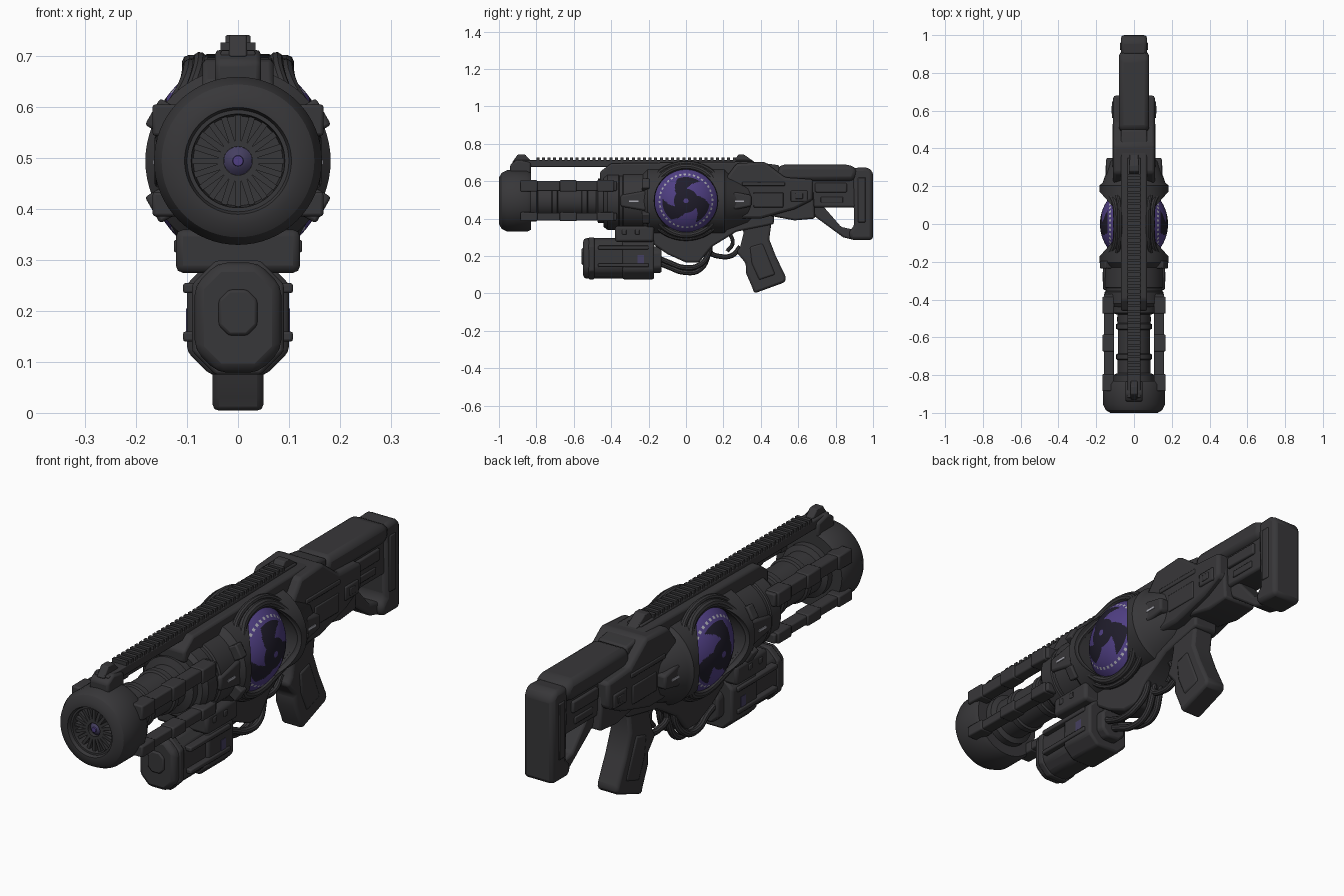
import bpy, bmesh, math
from math import sin, cos, pi
from mathutils import Vector, Matrix

if "Cube" in bpy.data.objects:
    bpy.data.objects.remove(bpy.data.objects["Cube"])
CZ = 0.495  # height of the barrel axis
made = []


def material(name, r, g, b):
    m = bpy.data.materials.new(name)
    m.use_nodes = True
    m.diffuse_color = (r, g, b, 1)
    bsdf = m.node_tree.nodes["Principled BSDF"]
    bsdf.inputs["Base Color"].default_value = (r, g, b, 1)
    bsdf.inputs["Roughness"].default_value = 0.6
    return m


GREY = material("dark_grey", 0.039, 0.038, 0.041)
PURPLE = material("orb_purple", 0.08, 0.05, 0.23)
DIM = material("dim_violet", 0.06, 0.05, 0.12)
BLACK = material("swirl_black", 0.014, 0.012, 0.024)
PALE = material("pale_light", 0.4, 0.4, 0.45)


def finish(name, bm, mat=GREY, bevel=0.0):
    bmesh.ops.recalc_face_normals(bm, faces=bm.faces)
    me = bpy.data.meshes.new(name)
    bm.to_mesh(me)
    bm.free()
    ob = bpy.data.objects.new(name, me)
    bpy.context.scene.collection.objects.link(ob)
    me.materials.append(mat)
    if bevel:
        mod = ob.modifiers.new("Bevel", "BEVEL")
        mod.width, mod.segments, mod.limit_method = bevel, 2, "ANGLE"
    made.append(ob)
    return ob


def prism(name, pts, a, b, axis="x", bevel=0.01, mat=GREY):
    """Extrude a 2D outline from a to b along x (points y, z) or y (points x, z)."""
    bm = bmesh.new()
    put = (lambda p: (a, p[0], p[1])) if axis == "x" else (lambda p: (p[0], a, p[1]))
    face = bm.faces.new([bm.verts.new(put(p)) for p in pts])
    new = bmesh.ops.extrude_face_region(bm, geom=[face])["geom"]
    step = Vector((b - a, 0, 0) if axis == "x" else (0, b - a, 0))
    bmesh.ops.translate(bm, vec=step, verts=[v for v in new if isinstance(v, bmesh.types.BMVert)])
    return finish(name, bm, mat, bevel)


def box(name, x, y, z, bevel=0.006, mat=GREY):
    """Box from (min, max) pairs."""
    pts = [(y[0], z[0]), (y[1], z[0]), (y[1], z[1]), (y[0], z[1])]
    return prism(name, pts, x[0], x[1], "x", bevel, mat)


def pair(name, x, y, z, bevel=0.006, mat=GREY):
    for side, s in (("left", 1), ("right", -1)):
        box(f"{side}_{name}", (s * x[0], s * x[1]), y, z, bevel, mat)


def octagon(name, hw, hz, cut, y0, y1, zc, bevel=0.01):
    q = [(hw, hz - cut), (hw - cut, hz)]
    pts = q + [(-x, z) for x, z in q[::-1]]
    pts += [(-x, -z) for x, z in pts]
    return prism(name, [(x, z + zc) for x, z in pts], y0, y1, "y", bevel)


def lathe(name, profile, steps=64, mat=GREY):
    """Spin (y, radius) points round the barrel axis."""
    bm = bmesh.new()
    vs = [bm.verts.new((r, y, CZ)) for y, r in profile]
    es = [bm.edges.new(e) for e in zip(vs, vs[1:])]
    bmesh.ops.spin(bm, geom=vs + es, cent=(0, 0, CZ), axis=(0, 1, 0), angle=2 * pi, steps=steps)
    bmesh.ops.remove_doubles(bm, verts=bm.verts, dist=1e-5)
    return finish(name, bm, mat)


def disc(name, radius, half):
    """Cylinder across the body, round the orb."""
    bm = bmesh.new()
    turn = Matrix.Translation((0, 0, CZ)) @ Matrix.Rotation(pi / 2, 4, "Y")
    bmesh.ops.create_cone(bm, cap_ends=True, segments=72, radius1=radius, radius2=radius,
                          depth=2 * half, matrix=turn)
    return finish(name, bm)


def tube(name, pts, radius, closed=False):
    cu = bpy.data.curves.new(name, "CURVE")
    cu.dimensions, cu.bevel_depth, cu.bevel_resolution = "3D", radius, 3
    cu.use_fill_caps, cu.resolution_u = True, 6
    sp = cu.splines.new("BEZIER")
    sp.bezier_points.add(len(pts) - 1)
    for bp, p in zip(sp.bezier_points, pts):
        bp.co = p
        bp.handle_left_type = bp.handle_right_type = "AUTO"
    sp.use_cyclic_u = closed
    ob = bpy.data.objects.new(name, cu)
    bpy.context.scene.collection.objects.link(ob)
    cu.materials.append(GREY)
    bpy.ops.object.select_all(action="DESELECT")
    ob.select_set(True)
    bpy.context.view_layer.objects.active = ob
    bpy.ops.object.convert(target="MESH")
    made.append(bpy.context.view_layer.objects.active)


# Muzzle with radial fins and a glowing core
lathe("muzzle", [(-.83, 0), (-.83, .155), (-.85, .165), (-.955, .165), (-.985, .15), (-1, .125),
                 (-1, .105), (-.985, .1), (-.985, .092), (-.93, .088), (-.93, 0)])
for i in range(20):
    fin = box("muzzle_fin", (.028, .09), (-.972, -.925), (-.006, .006), 0)
    fin.data.transform(Matrix.Translation((0, 0, CZ)) @ Matrix.Rotation(2 * pi * i / 20, 4, "Y"))
lathe("muzzle_core", [(-.972, 0), (-.967, .016), (-.955, .028), (-.925, .028), (-.925, 0)], 32, DIM)
lathe("muzzle_spark", [(-.975, 0), (-.974, .01), (-.96, .012), (-.96, 0)], 24, PURPLE)

# Inner barrel and the four guard rails round it
lathe("inner_barrel", [(-.86, 0), (-.86, .11), (-.8, .11), (-.79, .088), (-.72, .088), (-.715, .094),
                       (-.69, .094), (-.685, .085), (-.56, .085), (-.555, .094), (-.53, .094),
                       (-.525, .086), (-.48, .088), (-.47, .118), (-.4, .118), (-.4, 0)])
for label, z, half in (("upper", CZ + .08, .027), ("lower", CZ - .085, .02)):
    pair(label + "_guard_rail", (.107, .16), (-.87, -.37), (z - half, z + half))
    for y in (-.84, -.63, -.43):
        pair(label + "_rail_clamp", (.105, .168), (y - .045, y + .045), (z - half - .004, z + half + .004))

# Barrel shroud and orb housing, bored through sideways
housing = lathe("orb_housing", [(-.44, 0), (-.44, .14), (-.42, .155), (-.36, .155), (-.355, .15), (-.34, .15),
                                (-.335, .158), (-.23, .158), (-.205, .182), (.205, .182), (.22, .165),
                                (.33, .128), (.36, .1), (.36, 0)])
bore = disc("bore_cutter", .17, .4)
made.remove(bore)
bore.hide_render = True
cut = housing.modifiers.new("Bore", "BOOLEAN")
cut.object, cut.operation, cut.solver = bore, "DIFFERENCE", "EXACT"
bpy.context.view_layer.objects.active = housing
bpy.ops.object.modifier_apply(modifier="Bore")
bpy.data.objects.remove(bore)
disc("orb_socket", .205, .088)

# Saddle-shaped rims, one each side
ring = [2 * pi * i / 24 for i in range(24)]
for side, s in (("left", 1), ("right", -1)):
    tube(side + "_orb_rim", [(s * (.092 + .072 * cos(t) ** 4), .185 * cos(t), CZ + .183 * sin(t))
                             for t in ring], .018, True)
    tube(side + "_outer_rim", [(s * (.075 + .06 * cos(t) ** 4), .216 * cos(t), CZ + .2 * sin(t))
                               for t in ring], .014, True)

# Slightly flattened orb with a dark swirl and a ring of sparks on both sides
bm = bmesh.new()
flat = Matrix.Diagonal((.18, .2, .2, 1))
bmesh.ops.create_uvsphere(bm, u_segments=144, v_segments=96, radius=1, matrix=Matrix.Translation(
    (0, 0, CZ)) @ flat @ Matrix.Rotation(pi / 2, 4, "Y"))
for f in bm.faces:
    c = f.calc_center_median()
    rho, phi = math.hypot(c.y, c.z - CZ), math.atan2(c.z - CZ, c.y)
    arm = sin(3 * phi + 28 * rho) > .05 and rho < .128
    if .016 < rho < .066 or (rho >= .066 and arm):
        f.material_index = 1
    elif abs(rho - .142) < .003 and sin(36 * phi) > .6:
        f.material_index = 2
orb = finish("orb", bm, PURPLE)
orb.data.materials.append(BLACK)
orb.data.materials.append(PALE)

# Side pods with light slits, and diagonal housing clamps
for s in (1, -1):
    for tip, base, out in ((-.35, -.21, .164), (.35, .22, .148)):
        prism("side_pod", [(tip, .465), (base, .44), (base, .55), (tip, .525)], s * .1, s * out)
        mid = (tip + base) / 2
        box("pod_light", (s * (out - .002), s * (out + .003)), (mid - .025, mid + .025), (.488, .497), 0, PALE)
    for lift in (1, -1):
        clamp = box("housing_clamp", (.14, .194), (-.235, -.195), (-.03, .03))
        angle = -lift * pi / 6 if s > 0 else pi + lift * pi / 6
        clamp.data.transform(Matrix.Translation((0, 0, CZ)) @ Matrix.Rotation(angle, 4, "Y"))

# Top receiver, accessory rail and sights
prism("top_receiver", [(-.46, .6), (-.46, .65), (-.4, .695), (.35, .705), (.5, .685), (.5, .6)], -.07, .07)
box("top_rail", (-.034, .034), (-.92, .35), (.675, .712), .004)
tooth = box("rail_tooth", (-.034, .034), (-.8, -.784), (.71, .727), 0)
arr = tooth.modifiers.new("Teeth", "ARRAY")
arr.use_relative_offset, arr.use_constant_offset = False, True
arr.constant_offset_displace, arr.count = (0, .03, 0), 36
prism("rail_post", [(-.94, .63), (-.94, .69), (-.9, .715), (-.83, .7), (-.83, .63)], -.045, .045)
prism("front_sight", [(-.93, .7), (-.9, .742), (-.86, .742), (-.82, .7)], -.018, .018, bevel=.004)
prism("rear_sight", [(.25, .7), (.28, .742), (.31, .742), (.37, .7)], -.025, .025, bevel=.004)

# Rear receiver and its side panels
prism("rear_receiver", [(.2, .6), (.27, .695), (.42, .704), (.53, .62), (.68, .61), (.68, .5),
                        (.58, .45), (.4, .4), (.24, .4), (.2, .45)], -.11, .11, bevel=.014)
prism("stock_lock", [(.42, .5), (.68, .55), (.69, .4), (.58, .39), (.42, .42)], -.08, .08)
pair("latch_panel", (.1, .117), (.56, .65), (.49, .55))
pair("latch_button", (.11, .12), (.585, .625), (.505, .535), .003)
pair("receiver_strip", (.1, .115), (.3, .53), (.575, .595), .004)
pair("receiver_plate", (.1, .115), (.36, .52), (.46, .54), .004)

# Stock, strut and butt pad
prism("cheek_rest", [(.47, .6), (.5, .688), (.88, .688), (.92, .66), (.9, .6)], -.08, .08, bevel=.025)
prism("stock_bar", [(.5, .62), (.92, .62), (.92, .46), (.68, .46), (.55, .5)], -.06, .06)
pair("stock_panel", (.05, .072), (.69, .86), (.54, .59))
pair("stock_slot", (.05, .066), (.72, .84), (.485, .515), .004)
prism("stock_strut", [(.66, .47), (.73, .47), (.83, .355), (.9, .34), (.9, .285), (.84, .3), (.69, .41)],
      -.045, .045)
prism("butt_pad", [(.89, .67), (.97, .675), (1, .65), (1, .285), (.88, .285), (.87, .33), (.9, .36)],
      -.07, .07, bevel=.018)
pair("butt_panel", (.06, .075), (.92, .96), (.38, .62), .004)

# Underside, pistol grip, trigger and guard
prism("lower_frame", [(-.38, .36), (-.2, .28), (-.1, .21), (0, .165), (.07, .165), (.14, .25),
                      (.27, .33), (.47, .37), (.47, .43), (-.38, .43)], -.058, .058)
prism("grip", [(.26, .4), (.31, .33), (.29, .25), (.27, .22), (.32, .16), (.32, .11), (.355, .03), (.365, 0),
               (.53, .06), (.535, .085), (.48, .2), (.445, .29), (.46, .4)], -.05, .05, bevel=.016)
prism("grip_panel", [(.34, .25), (.35, .16), (.39, .07), (.48, .1), (.41, .27)], -.055, .055)
tube("trigger_guard", [(0, .12, .3), (0, .13, .22), (0, .18, .198), (0, .25, .205), (0, .29, .25)], .014)
tube("trigger", [(0, .22, .34), (0, .25, .27), (0, .22, .225)], .011)

# Power cell slung under the barrel
box("cell_mount", (-.122, .122), (-.38, -.17), (.275, .36), .014)
for y in (-.33, -.26):
    pair("mount_bolt", (.11, .126), (y - .012, y + .012), (.315, .34), .004)
octagon("power_cell", .085, .108, .045, -.55, -.31, .187, .018)
octagon("cell_front_collar", .09, .112, .046, -.52, -.49, .187, .006)
octagon("cell_band", .1, .112, .045, -.34, -.17, .187, .01)
octagon("cell_cap", .038, .045, .02, -.558, -.54, .197, .006)
pair("cell_side_strip", (.07, .108), (-.47, -.2), (.14, .16), .005)
pair("cell_upper_strip", (.07, .108), (-.47, -.2), (.235, .255), .005)
pair("cell_light", (.09, .102), (-.26, -.225), (.16, .205), 0, DIM)
octagon("cell_rear_cap", .06, .07, .03, -.18, -.13, .18, .01)

# Hoses from the cell to the frame
for x, drop in ((-.035, 0), (.035, 0), (0, .025)):
    tube("hose", [(x, -.15, .19 - drop), (x, -.09, .165 - drop), (x * 1.4, -.01, .138 - drop),
                  (x * 1.4, .07, .15 - drop), (x, .12, .21), (x, .13, .29)], .015)

# Smooth the round parts, keep hard edges
bpy.ops.object.select_all(action="DESELECT")
for ob in made:
    ob.select_set(True)
bpy.context.view_layer.objects.active = made[0]
bpy.ops.object.shade_smooth_by_angle(angle=math.radians(32))
